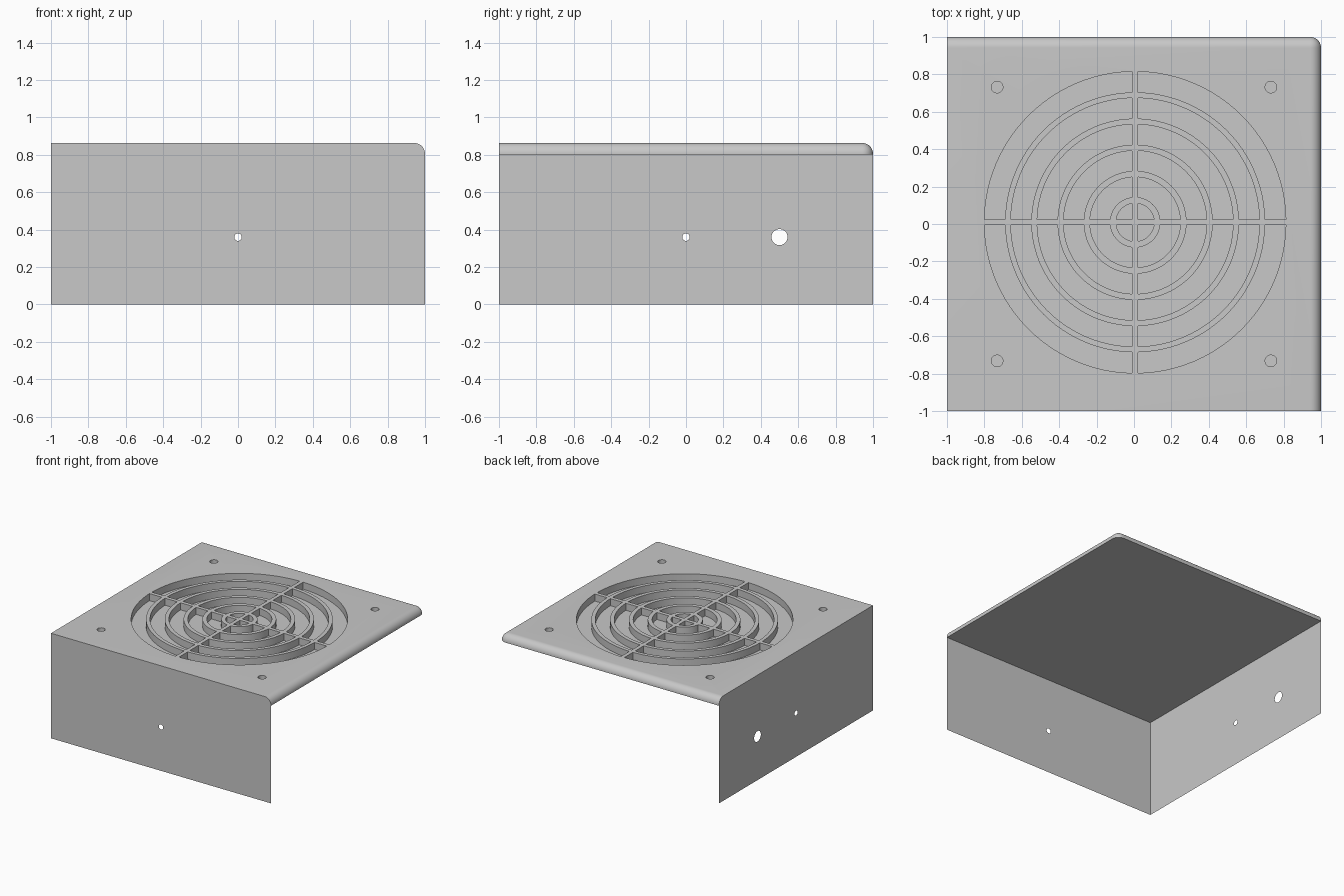
import bpy, bmesh
from math import asin, cos, pi, sin
from mathutils import Vector

cube = bpy.data.objects.get("Cube")
if cube:
    bpy.data.objects.remove(cube, do_unlink=True)

TOP, UNDER, FLOOR = 0.863, 0.802, 0.805   # plate top, underside, slot floor
FILLET = 0.058
HALF_BAR = 0.0155                         # half the width of a grille bar

grey = bpy.data.materials.new("plain grey")
grey.use_nodes = True
grey.diffuse_color = (0.58, 0.58, 0.58, 1)
grey.node_tree.nodes["Principled BSDF"].inputs["Base Color"].default_value = (0.58, 0.58, 0.58, 1)


def make_object(name, bm):
    mesh = bpy.data.meshes.new(name)
    bm.to_mesh(mesh)
    bm.free()
    mesh.materials.append(grey)
    obj = bpy.data.objects.new(name, mesh)
    bpy.context.collection.objects.link(obj)
    return obj


def arc(radius, start, end, steps):
    angles = [start + (end - start) * i / steps for i in range(steps + 1)]
    return [(radius * cos(a), radius * sin(a)) for a in angles]


def add_prism(bm, outline, bottom, top):
    face = bm.faces.new([bm.verts.new((x, y, bottom)) for x, y in outline])
    up = bmesh.ops.extrude_face_region(bm, geom=[face])["geom"]
    verts = [v for v in up if isinstance(v, bmesh.types.BMVert)]
    bmesh.ops.translate(bm, verts=verts, vec=(0, 0, top - bottom))


def wall_with_holes(name, place, outward, holes):
    """Thin sheet; holes are (along, height, radius)."""
    bm = bmesh.new()
    loops = [[(-1, 0), (1, 0), (1, UNDER), (-1, UNDER)]]
    for along, height, radius in holes:
        loops.append([(along + x, height + z) for x, z in arc(radius, 0, 2 * pi, 32)[:-1]])
    for loop in loops:
        verts = [bm.verts.new(place(a, z)) for a, z in loop]
        for i, v in enumerate(verts):
            bm.edges.new((verts[i - 1], v))
    bmesh.ops.triangle_fill(bm, use_beauty=True, edges=bm.edges[:])
    bm.normal_update()
    wrong = [f for f in bm.faces if f.normal.dot(Vector(outward)) < 0]
    bmesh.ops.reverse_faces(bm, faces=wrong)
    return make_object(name, bm)


# Top plate, rounded along its two free sides and their shared corner
bm = bmesh.new()
add_prism(bm, [(-1, -1), (1, -1), (1, 1), (-1, 1)], UNDER, TOP)
bmesh.ops.recalc_face_normals(bm, faces=bm.faces[:])


def is_rounded(edge):
    a, b = (v.co for v in edge.verts)
    right = a.x > 0.9 and b.x > 0.9
    back = a.y > 0.9 and b.y > 0.9
    high = a.z > TOP - 0.01 and b.z > TOP - 0.01
    return (right and back) or (high and (right or back))


bmesh.ops.bevel(bm, geom=[e for e in bm.edges if is_rounded(e)], offset=FILLET,
                segments=10, profile=0.5, affect='EDGES')
plate = make_object("top_plate", bm)

# Cutter: quarter-ring grille slots and four screw holes
bm = bmesh.new()
rings = [(0, 0.102)] + [(0.135 + 0.14 * i, 0.242 + 0.141 * i) for i in range(5)]
for inner, outer in rings:
    a = asin(HALF_BAR / outer)
    quarter = arc(outer, a, pi / 2 - a, 24)
    if inner:
        b = asin(HALF_BAR / inner)
        quarter += arc(inner, pi / 2 - b, b, 24)
    else:
        quarter.append((HALF_BAR, HALF_BAR))
    for turn in range(4):
        c, s = cos(turn * pi / 2), sin(turn * pi / 2)
        outline = [(x * c - y * s + 0.006, x * s + y * c + 0.009) for x, y in quarter]
        add_prism(bm, outline, FLOOR, TOP + 0.1)
for sx in (-1, 1):
    for sy in (-1, 1):
        circle = arc(0.031, 0, 2 * pi, 32)[:-1]
        add_prism(bm, [(sx * 0.732 + x, sy * 0.732 + y) for x, y in circle], FLOOR, TOP + 0.1)
bmesh.ops.recalc_face_normals(bm, faces=bm.faces[:])
cutter = make_object("slot_cutter", bm)
cutter.hide_render = True

# Apply the cut and drop the cutter
cut = plate.modifiers.new("slots", 'BOOLEAN')
cut.operation = 'DIFFERENCE'
cut.solver = 'EXACT'
cut.object = cutter
bpy.ops.object.select_all(action='DESELECT')
bpy.context.view_layer.objects.active = plate
plate.select_set(True)
bpy.ops.object.modifier_apply(modifier=cut.name)
bpy.data.objects.remove(cutter, do_unlink=True)
bpy.ops.object.shade_smooth_by_angle()

# Thin side walls with their drilled holes
wall_with_holes("front_wall", lambda a, z: (a, -1, z), (0, -1, 0), [(0, 0.36, 0.02)])
wall_with_holes("right_wall", lambda a, z: (-1, a, z), (-1, 0, 0),
                [(0, 0.36, 0.02), (0.5, 0.36, 0.043)])
